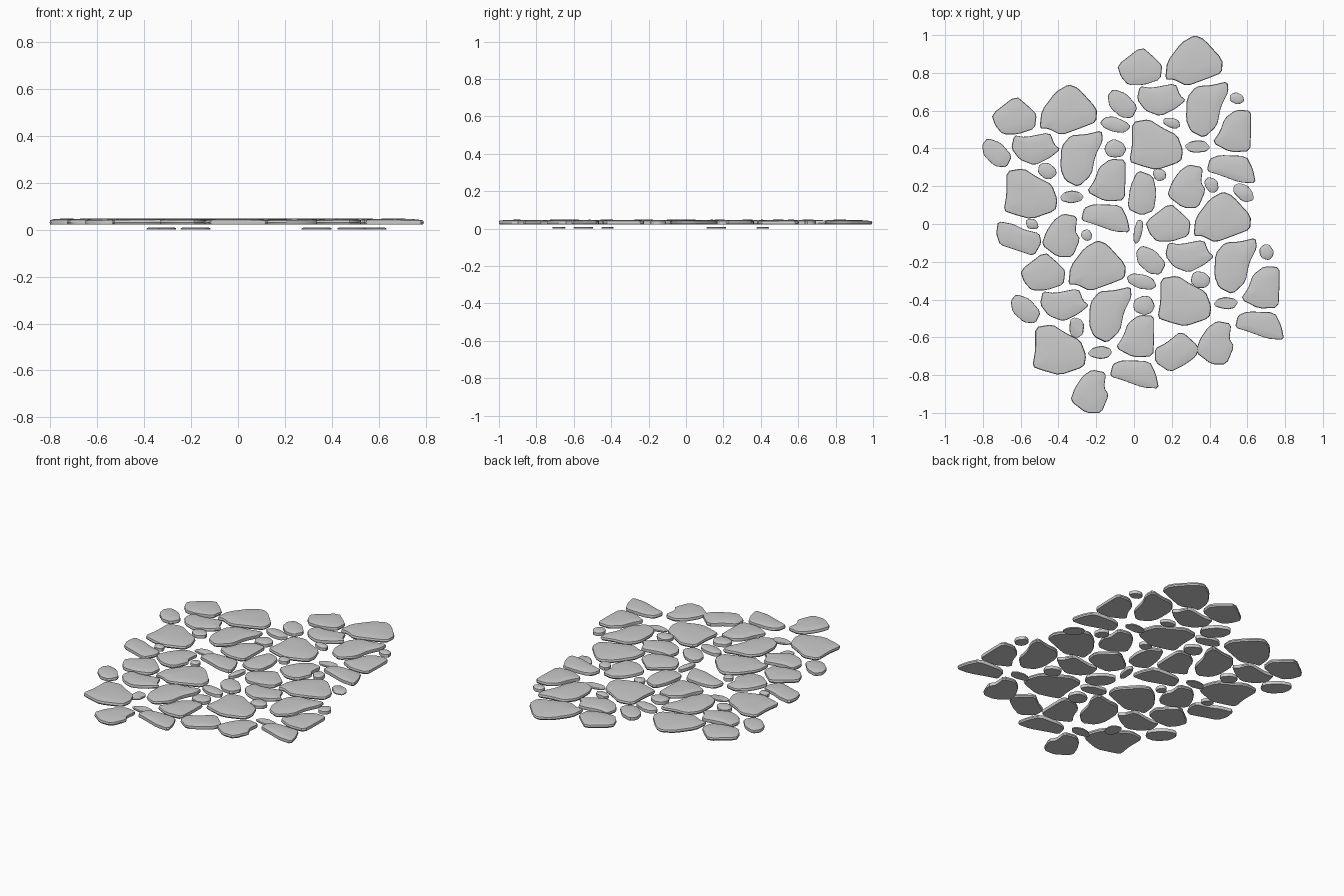
import bpy, bmesh, random
from math import sin, cos, tau, radians
from mathutils import Vector

random.seed(4)
# the pattern is one patch of stones repeated on a skewed 2 x 2 lattice
LATTICE = [(0, 0), (-0.665, -0.26), (0.15, -0.828), (-0.513, -1.086)]
# (inset scale, height) rings from underside to crown
SLAB = [(0.965, 0.022), (1.0, 0.030), (0.975, 0.041), (0.75, 0.045), (0.35, 0.047)]
LOW = [(1.0, 0.0), (1.0, 0.006), (0.9, 0.009)]


def soften(pts, r):
    """Cut each corner of an outline slightly."""
    out = []
    for i, p in enumerate(pts):
        a, b = pts[i - 1], pts[(i + 1) % len(pts)]
        out += [p.lerp(a, r), p.lerp(b, r)]
    return out


def stone(name, pts, offset=(0, 0), rings=SLAB):
    off = Vector(offset)
    pts = soften([Vector(p) + off for p in pts], 0.17)
    c = sum(pts, Vector((0, 0))) / len(pts)
    tilt = Vector((random.uniform(-.012, .012), random.uniform(-.012, .012)))
    bm = bmesh.new()
    loops = []
    for s, z in rings:
        ring = []
        for p in pts:
            q = c + (p - c) * s
            dz = tilt.dot(q - c) if z > 0.035 else 0
            ring.append(bm.verts.new((q.x, q.y, z + dz)))
        loops.append(ring)
    n = len(pts)
    for a, b in zip(loops, loops[1:]):
        for i in range(n):
            j = (i + 1) % n
            bm.faces.new((a[i], a[j], b[j], b[i]))
    bm.faces.new(loops[0])
    bm.faces.new(loops[-1])
    bmesh.ops.recalc_face_normals(bm, faces=bm.faces)
    me = bpy.data.meshes.new(name)
    bm.to_mesh(me)
    bm.free()
    ob = bpy.data.objects.new(name, me)
    bpy.context.collection.objects.link(ob)


def tiled(name, pts):
    for k, off in enumerate(LATTICE):
        stone(f"{name}_{k + 1}", pts, off)


def pebble(name, x, y, rx, ry, deg, rings=SLAB):
    a = radians(deg)
    pts = []
    for i in range(8):
        t = tau * (i + random.uniform(-.2, .2)) / 8
        k = random.uniform(0.95, 1.12)
        u, v = rx * k * cos(t), ry * k * sin(t)
        pts.append((x + u * cos(a) - v * sin(a), y + u * sin(a) + v * cos(a)))
    stone(name, pts, rings=rings)


# large repeated flagstones
tiled("peaked_flagstone", [(.32, 1.0), (.37, .98), (.47, .87), (.465, .80), (.39, .77),
                           (.28, .73), (.21, .765), (.165, .765), (.175, .86), (.25, .96)])
tiled("small_peaked_flagstone", [(.04, .94), (.11, .88), (.15, .84), (.14, .765),
                                 (.05, .735), (-.03, .735), (-.07, .78), (-.09, .84)])
tiled("tall_flagstone", [(.41, .735), (.495, .755), (.50, .70), (.46, .62), (.44, .52),
                         (.37, .455), (.30, .49), (.275, .55), (.28, .67), (.33, .73)])
tiled("wide_flagstone", [(.09, .72), (.22, .745), (.245, .68), (.275, .655), (.22, .61),
                         (.14, .57), (.06, .60), (.015, .66), (.03, .73)])
tiled("wedge_flagstone", [(-.11, .715), (-.04, .69), (.02, .62), (-.01, .56),
                          (-.07, .565), (-.13, .62), (-.14, .68)])
tiled("broad_flagstone", [(.08, .555), (.15, .51), (.23, .47), (.26, .39), (.25, .33),
                          (.12, .285), (.03, .31), (-.025, .33), (-.01, .42), (-.01, .54)])
tiled("upright_flagstone", [(.54, .605), (.62, .60), (.62, .50), (.615, .385),
                            (.51, .38), (.415, .43), (.455, .49), (.48, .56)])
tiled("long_flagstone", [(.45, .365), (.595, .36), (.63, .29), (.645, .215),
                         (.56, .22), (.45, .26), (.385, .28), (.40, .345)])
tiled("bent_flagstone", [(.29, .315), (.365, .30), (.355, .22), (.38, .18), (.34, .085),
                         (.26, .085), (.175, .15), (.20, .22), (.24, .28)])

# single flagstones
stone("filler_flagstone_1", [(.02, .285), (.10, .255), (.12, .17), (.105, .07),
                             (.04, .045), (-.035, .08), (-.02, .2)])
stone("filler_flagstone_2", [(-.72, .015), (-.64, 0), (-.58, -.03), (-.50, -.05), (-.49, -.10),
                             (-.53, -.17), (-.62, -.14), (-.71, -.11), (-.73, -.05)])
stone("filler_flagstone_3", [(.25, -.565), (.345, -.65), (.33, -.70), (.27, -.745),
                             (.19, -.785), (.11, -.73), (.11, -.66), (.17, -.63)])

# small stones in the gaps: x, y, half sizes, turn
for i, p in enumerate([
        (-.10, .525, .075, .04, -10), (.20, .535, .05, .028, -15), (.545, .665, .04, .03, -15),
        (-.10, .40, .055, .05, 0), (.135, .26, .036, .032, -20), (.41, .205, .035, .045, 20),
        (-.46, .28, .055, .04, -25), (-.54, 0, .036, .028, -20), (-.25, -.06, .03, .03, 0),
        (.022, -.038, .022, .065, -12), (.70, -.15, .037, .045, 15), (.35, -.295, .055, .043, -30),
        (.04, -.305, .075, .038, -18), (.05, -.43, .058, .05, 0)]):
    pebble(f"gap_stone_{i + 1}", *p)

# thin stones lying on the ground
for i, p in enumerate([
        (.335, .41, .062, .033, 0), (-.33, .145, .062, .033, 0), (.485, -.42, .062, .033, 0),
        (-.18, -.68, .062, .033, 0), (-.305, -.55, .04, .055, 10), (.58, .165, .06, .04, -35)]):
    pebble(f"low_stone_{i + 1}", *p, rings=LOW)

# smooth shading with crisp rims
bpy.ops.object.select_all(action='SELECT')
bpy.context.view_layer.objects.active = bpy.context.selected_objects[0]
bpy.ops.object.shade_smooth_by_angle(angle=radians(30))
